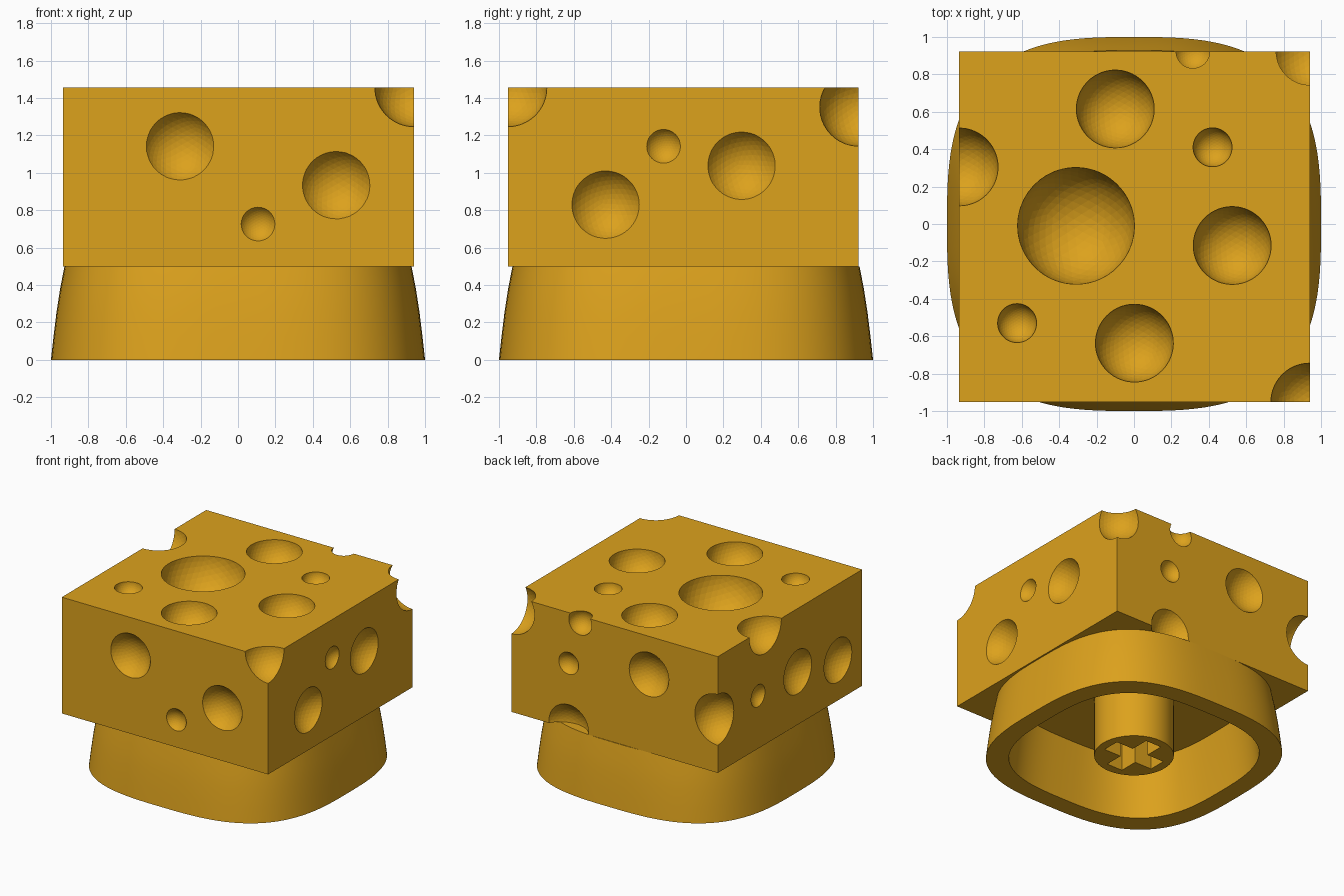
import bpy, bmesh
from math import cos, sin, pi, copysign, radians
from mathutils import Matrix, Euler

if "Cube" in bpy.data.objects:
    bpy.data.objects.remove(bpy.data.objects["Cube"])

U = 0.1042                      # layout step used for the hole pattern
X0, X1 = -0.935, 0.94           # block limits
Y0, Y1 = -0.952, 0.923
Z0, Z1 = 0.5, 1.455

gold = bpy.data.materials.new("cheese_yellow")
gold.diffuse_color = (0.72, 0.36, 0.012, 1)
gold.use_nodes = True
gold.node_tree.nodes["Principled BSDF"].inputs["Base Color"].default_value = gold.diffuse_color


def finish(bm, name, material=True):
    bmesh.ops.recalc_face_normals(bm, faces=bm.faces[:])
    me = bpy.data.meshes.new(name)
    bm.to_mesh(me)
    bm.free()
    ob = bpy.data.objects.new(name, me)
    bpy.context.collection.objects.link(ob)
    if material:
        me.materials.append(gold)
    return ob


def select(ob):
    bpy.ops.object.select_all(action='DESELECT')
    ob.select_set(True)
    bpy.context.view_layer.objects.active = ob


def box(name, x0, x1, y0, y1, z0, z1, material=True):
    bm = bmesh.new()
    m = Matrix.Translation(((x0 + x1) / 2, (y0 + y1) / 2, (z0 + z1) / 2)) \
        @ Matrix.Diagonal((x1 - x0, y1 - y0, z1 - z0, 1))
    bmesh.ops.create_cube(bm, size=1, matrix=m)
    return finish(bm, name, material)


def cut(ob, cutter):
    cutter.hide_render = True
    mod = ob.modifiers.new("cut", 'BOOLEAN')
    mod.operation = 'DIFFERENCE'
    mod.solver = 'EXACT'
    mod.object = cutter
    select(ob)
    bpy.ops.object.modifier_apply(modifier=mod.name)
    bpy.data.objects.remove(cutter)


# Cheese block
block = box("cheese_block", X0, X1, Y0, Y1, Z0, Z1)

# Holes: (x, y, z, radius)
B, S = 2 * U, U                 # big and small ball radius
holes = [
    # top face
    (-0.31, -0.01, Z1, 3 * U), (-0.10, 0.615, Z1, B), (0.525, -0.115, Z1, B),
    (0.002, -0.637, Z1, B), (0.42, 0.41, Z1, S), (-0.625, -0.53, Z1, S),
    # edges and corners
    (X0, 0.305, Z1, B), (X1, Y0, Z1, B), (X1, Y1, Z1 - U, B),
    (0.315, Y1, Z1 - U / 2, S), (X0, Y1, 0.935, B),
]
# side faces: the balls sit slightly outside, so the dents are shallow
for x, z, r in ((-0.31, 1.142, B), (0.525, 0.934, B), (0.107, 0.726, S)):
    holes.append((x, Y0 - r / 2, z, r))
for x, z, r in ((-0.31, 1.142, B), (0.42, 1.038, S), (0.42, 0.518, B)):
    holes.append((x, Y1 + r / 2, z, r))
for y, z, r in ((-0.43, 0.83, B), (0.297, 1.038, B), (-0.12, 1.142, S)):
    holes.append((X1 + r / 2, y, z, r))
for y, z, r in ((0.40, 0.934, S), (-0.115, 0.934, B), (-0.637, 0.83, B)):
    holes.append((X0 - r / 2, y, z, r))

bm = bmesh.new()
turn = Euler((0.31, 0.47, 0.23)).to_matrix().to_4x4()
for x, y, z, r in holes:
    bmesh.ops.create_icosphere(bm, subdivisions=4, radius=r,
                               matrix=Matrix.Translation((x, y, z)) @ turn)
cut(block, finish(bm, "hole_cutter", False))


# Hollow skirt: rounded-square rings, inside ceiling -> rim -> outside -> top
def ring(bm, half, z, n=2.95, count=128):
    pts = []
    for i in range(count):
        a = 2 * pi * i / count
        c, s = cos(a), sin(a)
        pts.append(bm.verts.new((copysign(abs(c) ** (2 / n), c) * half,
                                 copysign(abs(s) ** (2 / n), s) * half, z)))
    return pts


bm = bmesh.new()
profile = [(0.785, 0.49), (0.82, 0.25), (0.845, 0.0), (1.0, 0.0), (0.987, 0.12),
           (0.971, 0.25), (0.952, 0.375), (0.928, 0.5)]
rings = [ring(bm, h, z) for h, z in profile]
for a, b in zip(rings, rings[1:]):
    for i in range(len(a)):
        j = (i + 1) % len(a)
        bm.faces.new((a[i], a[j], b[j], b[i]))
bm.faces.new(rings[0])
bm.faces.new(rings[-1])
skirt = finish(bm, "skirt")

# Mounting stem with a cross-shaped socket
bm = bmesh.new()
bmesh.ops.create_cone(bm, cap_ends=True, segments=64, radius1=0.3, radius2=0.3,
                      depth=0.495, matrix=Matrix.Translation((0, 0, 0.2475)))
stem = finish(bm, "stem")
L, W = 0.228, 0.072
cut(stem, box("socket_cutter", -L, L, -W, W, -0.1, 0.42, False))
cut(stem, box("socket_cutter", -W, W, -L, L, -0.1, 0.42, False))

for ob in (skirt, stem):
    select(ob)
    bpy.ops.object.shade_smooth_by_angle(angle=radians(30))
